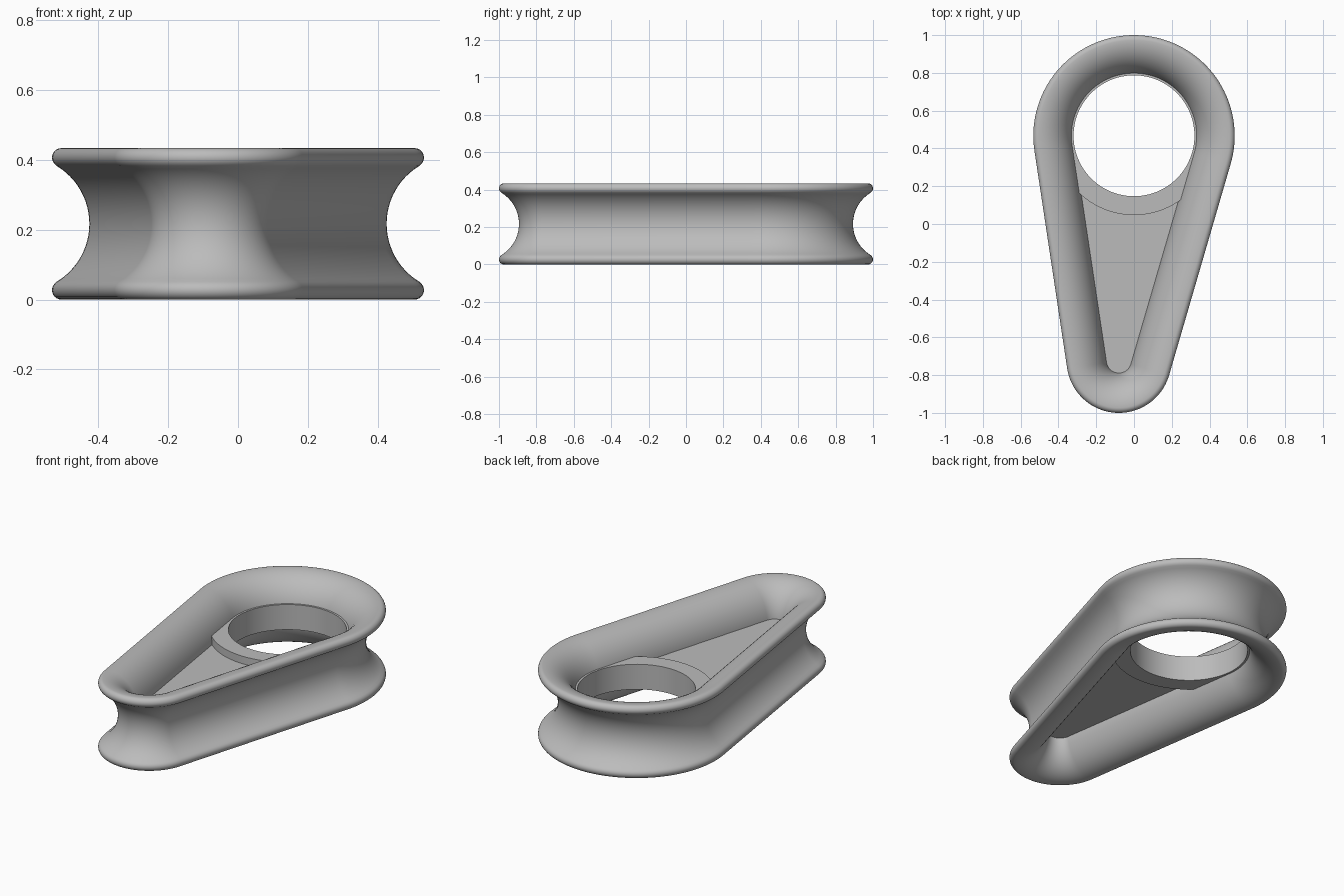
import bpy, bmesh
from math import sin, cos, pi, atan2, acos, hypot, radians

cube = bpy.data.objects.get("Cube")
if cube:
    bpy.data.objects.remove(cube)

# Overall layout: two end circles joined by their common tangents
HEIGHT = 0.434
MID = HEIGHT / 2
BIG = (0.0, 0.467, 0.533)      # x, y, radius
SMALL = (-0.08, -0.723, 0.277)
dx, dy = SMALL[0] - BIG[0], SMALL[1] - BIG[1]
AXIS = atan2(dy, dx)
SPREAD = acos((BIG[2] - SMALL[2]) / hypot(dx, dy))

grey = bpy.data.materials.new("satin grey")
grey.use_nodes = True
colour = (0.5, 0.5, 0.5, 1)
grey.diffuse_color = colour
grey.node_tree.nodes["Principled BSDF"].inputs["Base Color"].default_value = colour


def span(start, end, steps):
    return [start + (end - start) * i / steps for i in range(steps + 1)]


def finish(bm, name):
    bmesh.ops.recalc_face_normals(bm, faces=bm.faces)
    mesh = bpy.data.meshes.new(name)
    bm.to_mesh(mesh)
    bm.free()
    mesh.materials.append(grey)
    obj = bpy.data.objects.new(name, mesh)
    bpy.context.collection.objects.link(obj)
    bpy.ops.object.select_all(action='DESELECT')
    obj.select_set(True)
    bpy.context.view_layer.objects.active = obj
    bpy.ops.object.shade_smooth_by_angle(angle=radians(35))
    return obj


def bridge_loops(bm, loops):
    # Join closed loops of vertices, the last one back to the first
    for a, b in zip(loops, loops[1:] + loops[:1]):
        n = len(a)
        for i in range(n):
            j = (i + 1) % n
            bm.faces.new((a[i], a[j], b[j], b[i]))


# Grooved body: half profile as (inset from outline, height above middle)
def arc(cx, cz, rx, rz, start, end, steps):
    return [(cx + rx * cos(a), cz + rz * sin(a)) for a in span(start, end, steps)]


LIP = 0.027
GROOVE = 0.194
lip_z = MID - LIP
meet = atan2(lip_z, -LIP - 0.087)
half = arc(0.087, 0, GROOVE, GROOVE, pi, meet, 12)
half += arc(-LIP, lip_z, LIP, LIP, meet - pi, pi / 2, 10)[1:]
half += arc(-LIP, 0, 0.186, MID, pi / 2, pi, 16)[1:]
profile = half + [(o, -z) for o, z in reversed(half[1:-1])]

# Outline stations: end circle and the direction to push the profile
stations = [(BIG, a) for a in span(AXIS + SPREAD, AXIS - SPREAD + 2 * pi, 72)]
stations += [(SMALL, a) for a in span(AXIS - SPREAD, AXIS + SPREAD, 40)]

bm = bmesh.new()
loops = []
for (x, y, r), a in stations:
    loops.append([bm.verts.new((x + (r + o) * cos(a), y + (r + o) * sin(a), MID + z))
                  for o, z in profile])
bridge_loops(bm, loops)
finish(bm, "grooved_body")

# Pin bushing set in the round end
bm = bmesh.new()
section = [(0.32, -0.075), (0.42, -0.075), (0.42, 0.075), (0.32, 0.075)]
loops = []
for a in span(0, 2 * pi, 96)[:-1]:
    loops.append([bm.verts.new((BIG[0] + r * cos(a), BIG[1] + r * sin(a), MID + z))
                  for r, z in section])
bridge_loops(bm, loops)
finish(bm, "pin_bushing")

# Thin web filling the tapered end up to the bushing
INSET = 0.15
bm = bmesh.new()
outline = [(SMALL, a) for a in span(AXIS - SPREAD, AXIS + SPREAD, 24)]
outline += [(BIG, a) for a in span(AXIS + SPREAD, AXIS - SPREAD, 32)]
base = bm.faces.new([bm.verts.new((x + (r - INSET) * cos(a), y + (r - INSET) * sin(a), MID - 0.03))
                     for (x, y, r), a in outline])
top = bmesh.ops.extrude_face_region(bm, geom=[base], use_keep_orig=True)
bmesh.ops.translate(bm, vec=(0, 0, 0.06),
                    verts=[v for v in top["geom"] if isinstance(v, bmesh.types.BMVert)])
finish(bm, "web_plate")
